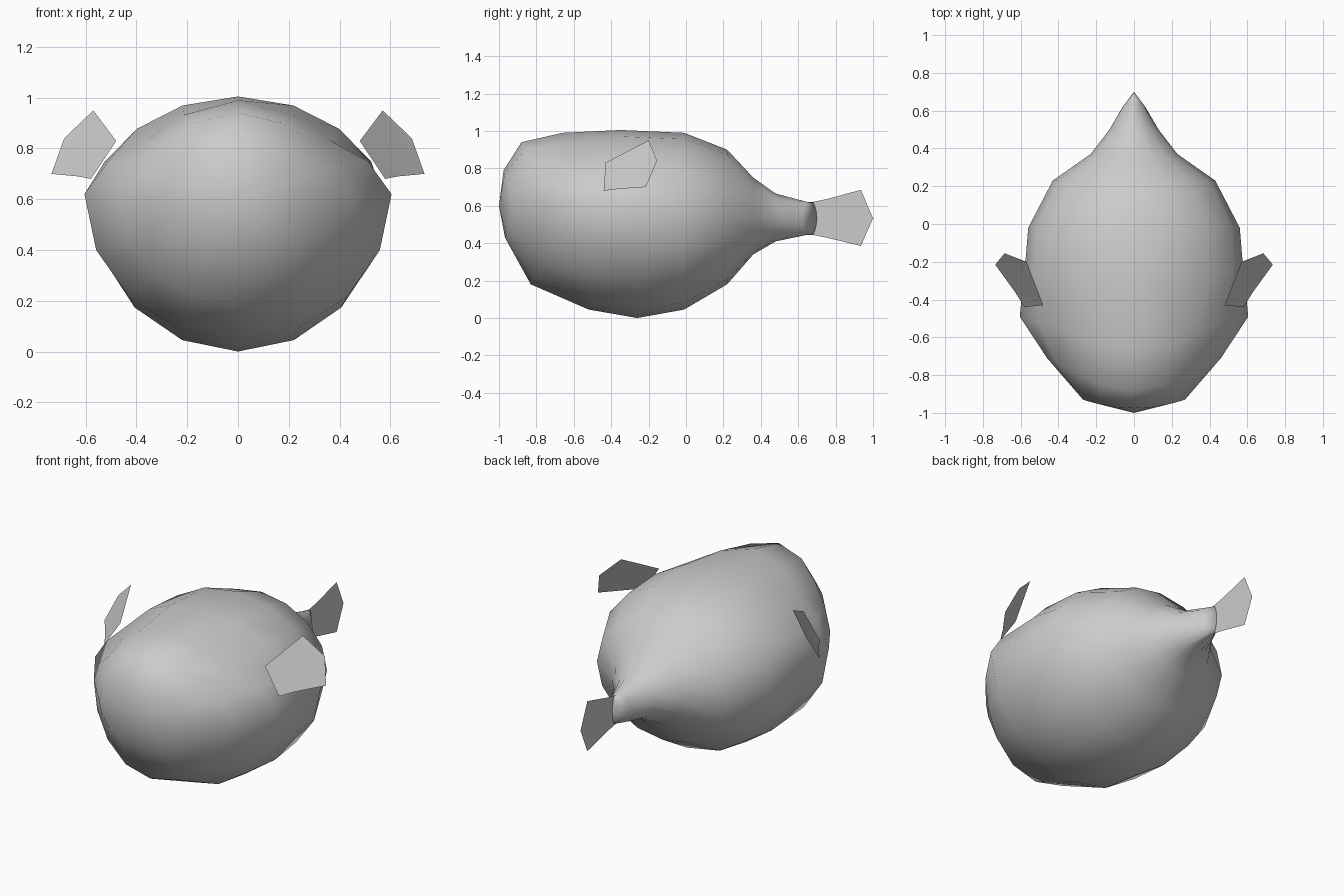
import bpy, bmesh
from math import sin, cos, pi

if "Cube" in bpy.data.objects:
    bpy.data.objects.remove(bpy.data.objects["Cube"])

N = 16  # sides of each body ring

# Body rings, nose to tail: side y, half width, side z, top y, top z, bottom y, bottom z, eye hollow
RINGS = [
    (-.93, .27, .61, -.975, .79, -.968, .43, 0),
    (-.71, .46, .60, -.88, .94, -.83, .18, .08),
    (-.49, .605, .62, -.66, .99, -.52, .045, .17),
    (-.20, .575, .59, -.35, 1.005, -.26, 0, .02),
    (-.02, .56, .55, -.01, .99, -.01, .045, 0),
    (.23, .43, .54, .22, .90, .22, .18, 0),
    (.37, .23, .54, .36, .75, .36, .34, 0),
    (.50, .13, .535, .48, .665, .48, .41, 0),
    (.62, .06, .533, .65, .62, .65, .445, 0),
    (.70, 0, .533, .68, .62, .68, .445, 0),
]


def finish(bm, name, smooth=False):
    mesh = bpy.data.meshes.new(name)
    bm.to_mesh(mesh)
    bm.free()
    obj = bpy.data.objects.new(name, mesh)
    bpy.context.collection.objects.link(obj)
    for p in mesh.polygons:
        p.use_smooth = smooth
    return obj


def ring_point(ring, i):
    ys, w, zs, yt, zt, yb, zb, hollow = ring
    a = 2 * pi * i / N
    s, c = sin(a), cos(a)
    ye, ze = (yt, zt) if c > 0 else (yb, zb)
    # hollow pulls the upper diagonals inwards to form the eye sockets
    k = 1 - hollow * sin(2 * a) ** 2 if c > 0 else 1
    return (k * w * s, ys + (ye - ys) * c * c, zs + k * (ze - zs) * abs(c))


# Lofted body
bm = bmesh.new()
loops = [[bm.verts.new(ring_point(r, i)) for i in range(N)] for r in RINGS]
for a, b in zip(loops, loops[1:]):
    for i in range(N):
        j = (i + 1) % N
        bm.faces.new((a[i], a[j], b[j], b[i]))
nose = bm.verts.new((0, -1, .6))
for i in range(N):
    bm.faces.new((nose, loops[0][(i + 1) % N], loops[0][i]))
bmesh.ops.remove_doubles(bm, verts=bm.verts[:], dist=.0005)
bmesh.ops.recalc_face_normals(bm, faces=bm.faces[:])
finish(bm, "body", True)


def fin(name, points):
    bm = bmesh.new()
    bm.faces.new([bm.verts.new(p) for p in points])
    bmesh.ops.triangulate(bm, faces=bm.faces[:])
    finish(bm, name)


# Flat tail fin
fin("tail_fin", [(0, y, z) for y, z in (
    (.65, .615), (.75, .635), (.935, .685), (1, .533), (.935, .385), (.75, .43), (.65, .45))])

# Side fins, mirrored
SIDE = [(.48, -.43, .83), (.57, -.2, .95), (.685, -.155, .84),
        (.735, -.215, .70), (.63, -.36, .69), (.58, -.44, .68)]
for name, m in (("right_fin", 1), ("left_fin", -1)):
    fin(name, [(m * x, y, z) for x, y, z in SIDE])
